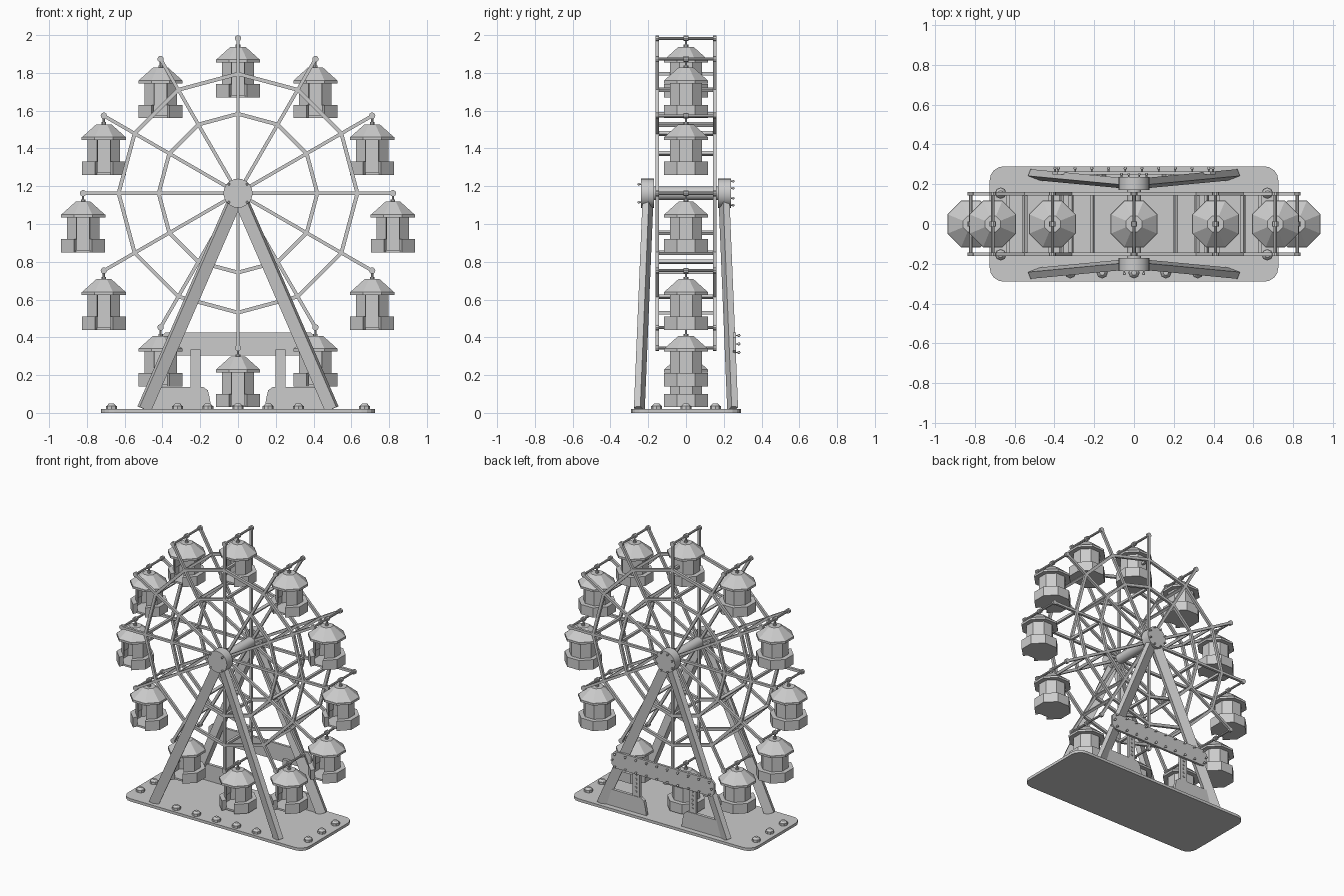
import bpy, bmesh, math
from mathutils import Vector, Matrix

cube = bpy.data.objects.get("Cube")
if cube:
    bpy.data.objects.remove(cube, do_unlink=True)

grey = bpy.data.materials.new("plain grey")
grey.use_nodes = True
grey.diffuse_color = (0.6, 0.6, 0.6, 1)
grey.node_tree.nodes["Principled BSDF"].inputs["Base Color"].default_value = (0.6, 0.6, 0.6, 1)

CENTRE = 1.163      # wheel axle height
REACH = 0.82        # spoke tip radius
COUNT = 12


def finish(name, bm, smooth=False):
    bmesh.ops.recalc_face_normals(bm, faces=bm.faces)
    mesh = bpy.data.meshes.new(name)
    bm.to_mesh(mesh)
    bm.free()
    mesh.materials.append(grey)
    obj = bpy.data.objects.new(name, mesh)
    bpy.context.collection.objects.link(obj)
    if smooth:
        bpy.ops.object.select_all(action='DESELECT')
        obj.select_set(True)
        bpy.context.view_layer.objects.active = obj
        bpy.ops.object.shade_smooth_by_angle(angle=math.radians(35))
    return obj


def frame(a, b, side, twist=0):
    """Matrix at the middle of a-b, local z along it and local y near side."""
    z = (b - a).normalized()
    x = Vector(side).cross(z).normalized()
    y = z.cross(x)
    rot = Matrix((x, y, z)).transposed().to_4x4()
    return Matrix.Translation((a + b) / 2) @ rot @ Matrix.Rotation(twist, 4, 'Z')


def beam(bm, a, b, w, d, side=(0, 1, 0), twist=0):
    a, b = Vector(a), Vector(b)
    size = Matrix.Diagonal((w, d, (b - a).length, 1))
    bmesh.ops.create_cube(bm, size=1, matrix=frame(a, b, side, twist) @ size)


def rod(bm, a, b, r, r2=None, sides=8, turn=0):
    a, b = Vector(a), Vector(b)
    side = (0, 1, 0) if abs((b - a).normalized().y) < 0.9 else (1, 0, 0)
    bmesh.ops.create_cone(bm, cap_ends=True, segments=sides, radius1=r,
                          radius2=r if r2 is None else r2, depth=(b - a).length,
                          matrix=frame(a, b, side, turn))


def ball(bm, p, r):
    bmesh.ops.create_uvsphere(bm, u_segments=10, v_segments=6, radius=r,
                              matrix=Matrix.Translation(p))


def extrude(bm, points, offset):
    face = bm.faces.new([bm.verts.new(p) for p in points])
    made = bmesh.ops.extrude_face_region(bm, geom=[face])["geom"]
    bmesh.ops.translate(bm, vec=offset,
                        verts=[v for v in made if isinstance(v, bmesh.types.BMVert)])


def polar(k, r, y=0):
    t = math.tau * k / COUNT
    return Vector((r * math.sin(t), y, CENTRE + r * math.cos(t)))


# Base plate with rounded corners
bm = bmesh.new()
outline = []
for i, (sx, sy) in enumerate(((1, 1), (-1, 1), (-1, -1), (1, -1))):
    for j in range(5):
        t = math.radians(90 * i + 22.5 * j)
        outline.append((sx * 0.655 + 0.07 * math.cos(t), sy * 0.22 + 0.07 * math.sin(t), 0))
extrude(bm, outline, (0, 0, 0.02))
finish("base_plate", bm)

# Domed bolts on the base
bm = bmesh.new()
spots = [(sx * 0.67, y) for sx in (-1, 1) for y in (-0.155, 0, 0.155)]
spots += [(0.16 * i, -0.245) for i in range(-2, 3)]
for x, y in spots:
    rod(bm, (x, y, 0.018), (x, y, 0.036), 0.029)
    rod(bm, (x, y, 0.036), (x, y, 0.05), 0.026, 0.013)
finish("base_bolts", bm)

# Two wheel frames: spokes, tip knobs and two rings
for name, y in (("front_wheel", -0.152), ("back_wheel", 0.152)):
    bm = bmesh.new()
    for k in range(COUNT):
        beam(bm, polar(k, 0.02, y), polar(k, REACH, y), 0.018, 0.018)
        rod(bm, polar(k, REACH, y - 0.009), polar(k, REACH, y + 0.009), 0.017, sides=10)
        for r in (0.42, 0.632):
            beam(bm, polar(k, r, y), polar(k + 1, r, y), 0.02, 0.018)
    finish(name, bm)

# Cross bars joining the wheels
bm = bmesh.new()
for k in range(COUNT):
    for r in (0.42, 0.632):
        beam(bm, polar(k, r, -0.15), polar(k, r, 0.15), 0.018, 0.018,
             side=polar(k, 1) - polar(k, 0))
    rod(bm, polar(k, REACH, -0.155), polar(k, REACH, 0.155), 0.008)
finish("cross_bars", bm)

# Axle and hubs
bm = bmesh.new()
rod(bm, (0, -0.18, CENTRE), (0, 0.18, CENTRE), 0.036, sides=20)
finish("axle", bm, True)
for name, s, n in (("front_hub", -1, 4), ("back_hub", 1, 8)):
    bm = bmesh.new()
    rod(bm, (0, s * 0.17, CENTRE), (0, s * 0.237, CENTRE), 0.077, sides=24)
    for i in range(n):
        t = math.tau * (i + 0.5) / n
        x, z = 0.068 * math.cos(t), CENTRE + 0.068 * math.sin(t)
        rod(bm, (x, s * 0.23, z), (x, s * 0.25, z), 0.004)
        ball(bm, (x, s * 0.25, z), 0.007)
    finish(name, bm, True)

# Slanted support legs
for sy, end in ((-1, "front"), (1, "back")):
    for sx, hand in ((-1, "right"), (1, "left")):
        bm = bmesh.new()
        beam(bm, (sx * 0.497, sy * 0.247, 0.02), (0, sy * 0.2, CENTRE),
             0.068, 0.036, twist=math.radians(20) * sx * sy)
        finish(f"{end}_{hand}_leg", bm)

# Sign board with studs along its edge
bm = bmesh.new()
board = [(-0.41, 0.33), (-0.385, 0.305), (0.385, 0.305), (0.41, 0.33),
         (0.41, 0.4), (0.385, 0.425), (-0.385, 0.425), (-0.41, 0.4)]
extrude(bm, [(x, 0.248, z) for x, z in board], (0, 0.017, 0))
studs = [(-0.38 + 0.084 * i, z) for i in range(10) for z in (0.32, 0.41)]
studs += [(s * 0.397, 0.365) for s in (-1, 1)]
for x, z in studs:
    rod(bm, (x, 0.26, z), (x, 0.28, z), 0.004, sides=6)
    ball(bm, (x, 0.28, z), 0.008)
finish("sign_board", bm)

# Sign posts and the low side panels beside them
for s, hand in ((-1, "right"), (1, "left")):
    bm = bmesh.new()
    beam(bm, (s * 0.225, 0.238, 0.015), (s * 0.225, 0.238, 0.335), 0.055, 0.02)
    for i in range(5):
        z = 0.17 + 0.03 * i
        rod(bm, (s * 0.225, 0.245, z), (s * 0.225, 0.254, z), 0.008)
    finish(hand + "_sign_post", bm)
    bm = bmesh.new()
    panel = [(0.48, 0.015), (0.43, 0.138), (0.185, 0.138), (0.16, 0.12),
             (0.15, 0.08), (0.14, 0.015)]
    extrude(bm, [(s * x, 0.23, z) for x, z in panel], (0, 0.022, 0))
    finish(hand + "_low_panel", bm)


def wall(bm, k, inner, outer, z0, z1):
    """One side of an eight-sided shell."""
    t = [math.radians(45 * k + d) for d in (-22.5, 22.5)]
    grow = 1 / math.cos(math.pi / 8)
    pts = [(r * grow * math.cos(a), r * grow * math.sin(a), z0)
           for r, a in ((inner, t[0]), (outer, t[0]), (outer, t[1]), (inner, t[1]))]
    extrude(bm, pts, (0, 0, z1 - z0))


# Gondola, hanging from its origin, with a doorway at the front
bm = bmesh.new()
eighth = math.pi / 8
for k in range(8):
    if k != 6:
        wall(bm, k, 0.078, 0.086, -0.245, -0.12)
        wall(bm, k, 0.084, 0.116, -0.313, -0.243)
rod(bm, (0, 0, -0.313), (0, 0, -0.3), 0.095, turn=eighth)
rod(bm, (0, 0, -0.128), (0, 0, -0.113), 0.127, turn=eighth)
rod(bm, (0, 0, -0.113), (0, 0, -0.045), 0.125, 0.043, turn=eighth)
rod(bm, (0, 0, -0.05), (0, 0, 0), 0.006)
rod(bm, (0, 0, -0.048), (0, 0, -0.034), 0.012)
rod(bm, (0, -0.012, 0), (0, 0.012, 0), 0.016, sides=10)
first = finish("gondola_1", bm)
first.location = polar(0, REACH)
for k in range(1, COUNT):
    obj = bpy.data.objects.new(f"gondola_{k + 1}", first.data)
    obj.location = polar(k, REACH)
    bpy.context.collection.objects.link(obj)
